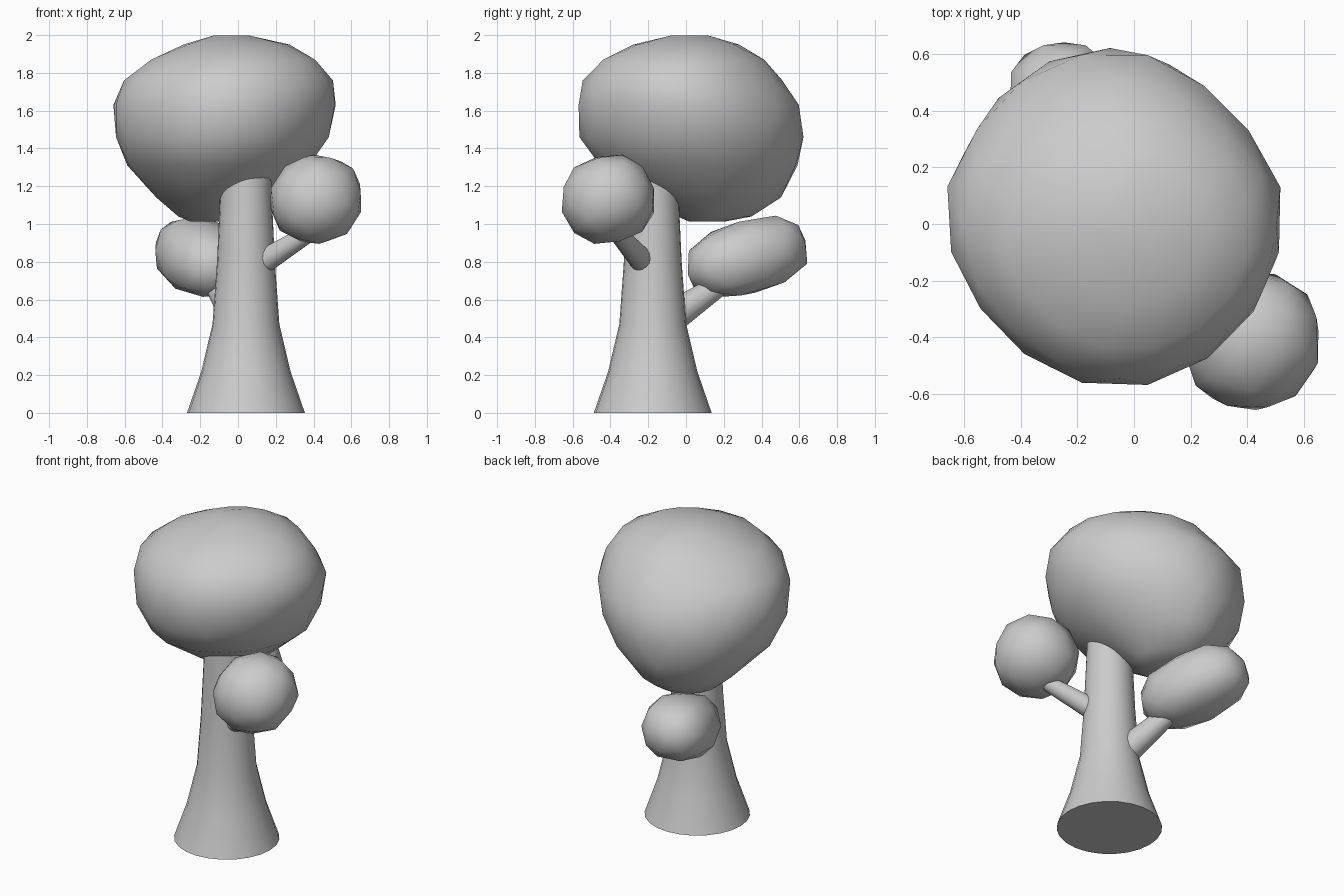
import bpy, bmesh, math, random
from mathutils import Vector, Euler

if "Cube" in bpy.data.objects:
    bpy.data.objects.remove(bpy.data.objects["Cube"])

random.seed(4)


def finish(bm, name, angle=None):
    bmesh.ops.recalc_face_normals(bm, faces=bm.faces)
    me = bpy.data.meshes.new(name)
    bm.to_mesh(me)
    bm.free()
    ob = bpy.data.objects.new(name, me)
    bpy.context.collection.objects.link(ob)
    for p in me.polygons:
        p.use_smooth = True
    if angle:
        bpy.ops.object.select_all(action='DESELECT')
        ob.select_set(True)
        bpy.context.view_layer.objects.active = ob
        bpy.ops.object.shade_smooth_by_angle(angle=math.radians(angle))
    return ob


def loft(name, rings, n, angle=None, jitter=0.0):
    """Skin a stack of horizontal rings: (z, xmin, xmax, ymin, ymax)."""
    bm = bmesh.new()
    loops = []
    for i, (z, x0, x1, y0, y1) in enumerate(rings):
        loop = []
        for k in range(n):
            a = math.tau * (k + 0.5 * (i % 2) * (jitter > 0)) / n
            s = 1 + random.uniform(-jitter, jitter)
            if jitter:            # crown is a little flatter on the diagonals
                s -= 0.035 * math.sin(2 * a) ** 2 + 0.012 * math.sin(2 * a)
            loop.append(bm.verts.new(((x0 + x1) / 2 + (x1 - x0) / 2 * s * math.cos(a),
                                      (y0 + y1) / 2 + (y1 - y0) / 2 * s * math.sin(a), z)))
        loops.append(loop)
    for i, (lo, hi) in enumerate(zip(loops, loops[1:])):
        for k in range(n):
            j = (k + 1) % n
            if not jitter:
                bm.faces.new((lo[k], lo[j], hi[j], hi[k]))
            elif i % 2 == 0:      # staggered rings give triangles
                bm.faces.new((lo[k], lo[j], hi[k]))
                bm.faces.new((lo[j], hi[j], hi[k]))
            else:
                bm.faces.new((lo[k], hi[j], hi[k]))
                bm.faces.new((lo[k], lo[j], hi[j]))
    bm.faces.new(loops[0])
    bm.faces.new(loops[-1])
    return finish(bm, name, angle)


def leaf_ball(name, centre, radii, rot, power=1.0):
    """Lumpy ellipsoid; a power below 1 makes it boxier."""
    bm = bmesh.new()
    bmesh.ops.create_icosphere(bm, subdivisions=2, radius=1)
    turn = Euler([math.radians(a) for a in rot], 'XYZ').to_matrix()
    for v in bm.verts:
        s = random.uniform(0.985, 1.035)
        p = [math.copysign(abs(c) ** power, c) * r * s for c, r in zip(v.co, radii)]
        v.co = turn @ Vector(p) + Vector(centre)
    return finish(bm, name)


def branch(name, a, b, r0, r1):
    a, b = Vector(a), Vector(b)
    bm = bmesh.new()
    bmesh.ops.create_cone(bm, cap_ends=True, segments=16, radius1=r0, radius2=r1,
                          depth=(b - a).length)
    turn = (b - a).to_track_quat('Z', 'Y').to_matrix()
    for v in bm.verts:
        v.co = turn @ v.co + (a + b) / 2
    return finish(bm, name, 40)


# Flared trunk
loft("trunk", [(z, 0.042 - r, 0.042 + r, -0.176 - r, -0.176 + r) for z, r in
               [(0, 0.312), (0.22, 0.236), (0.47, 0.177), (0.8, 0.153),
                (1.15, 0.137), (1.3, 0.132)]], 24, 40)

# Main crown, underside dipping to the back left
loft("crown", [
    (1.012, -0.25, 0.0, 0.02, 0.20),
    (1.04, -0.32, 0.06, -0.05, 0.35),
    (1.14, -0.43, 0.18, -0.21, 0.50),
    (1.31, -0.595, 0.39, -0.47, 0.60),
    (1.46, -0.65, 0.48, -0.565, 0.625),
    (1.63, -0.667, 0.53, -0.58, 0.61),
    (1.76, -0.605, 0.505, -0.545, 0.51),
    (1.87, -0.47, 0.42, -0.45, 0.42),
    (1.95, -0.29, 0.27, -0.28, 0.28),
    (1.998, -0.13, 0.06, -0.08, 0.12)], 16, None, 0.01)

# Side branches with their leaf balls
branch("front_branch", (0.10, -0.21, 0.78), (0.39, -0.37, 0.96), 0.068, 0.045)
leaf_ball("front_leaves", (0.413, -0.412, 1.128), (0.25, 0.25, 0.235), (15, -15, 0), 0.95)
branch("back_branch", (0.0, -0.10, 0.49), (-0.16, 0.27, 0.74), 0.088, 0.048)
leaf_ball("back_leaves", (-0.195, 0.325, 0.825), (0.22, 0.345, 0.195), (15, 0, 22), 0.86)
